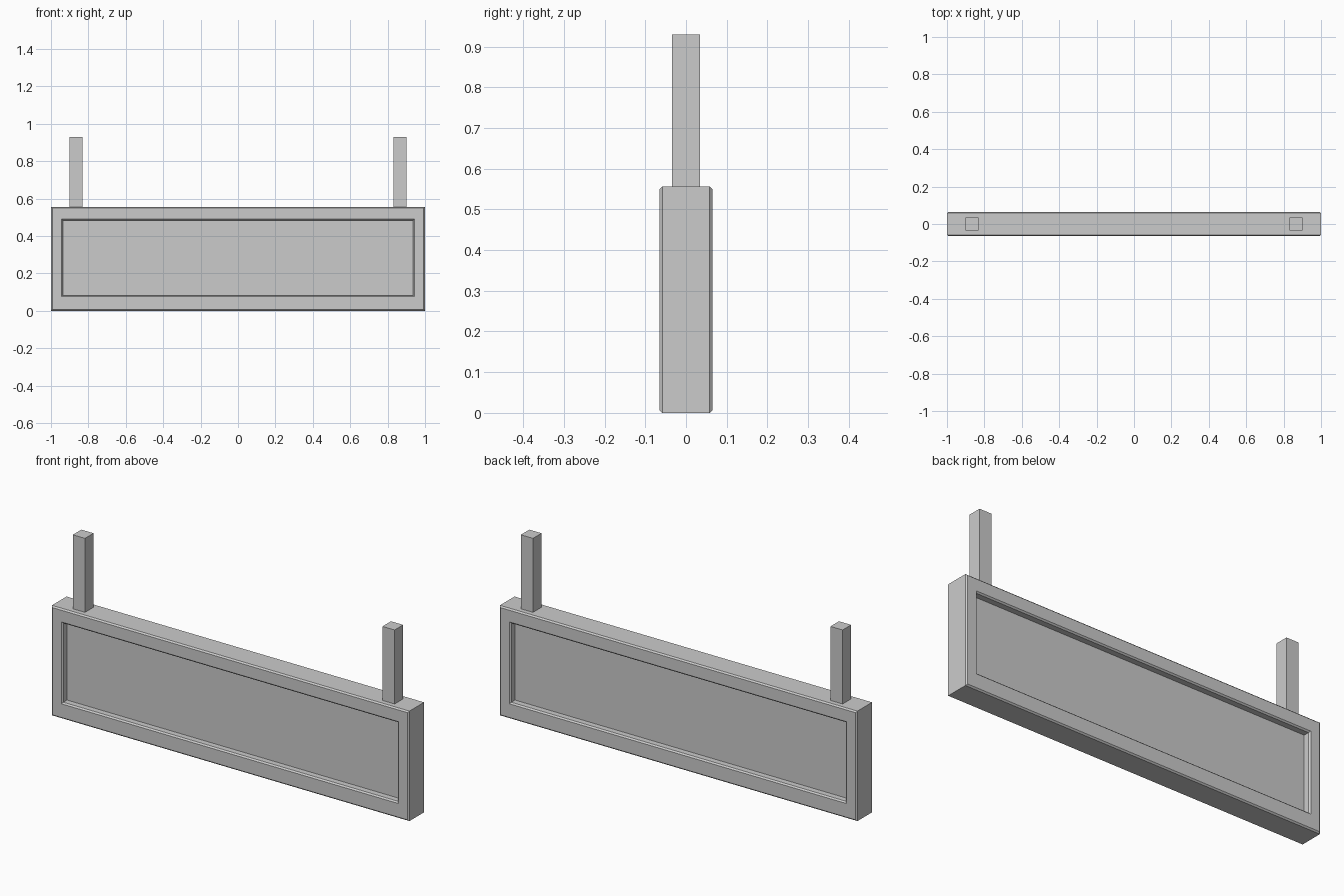
import bpy, bmesh

if "Cube" in bpy.data.objects:
    bpy.data.objects.remove(bpy.data.objects["Cube"])

HEIGHT, DEPTH, CHAMFER, RECESS = 0.556, 0.065, 0.007, 0.036


def make_object(name, bm):
    bmesh.ops.recalc_face_normals(bm, faces=bm.faces)
    mesh = bpy.data.meshes.new(name)
    bm.to_mesh(mesh)
    bm.free()
    obj = bpy.data.objects.new(name, mesh)
    bpy.context.collection.objects.link(obj)
    return obj


def rectangle(bm, x, z0, z1, y, inset):
    x, z0, z1 = x - inset, z0 + inset, z1 - inset
    return [bm.verts.new((px, y, pz)) for px, pz in
            ((-x, z0), (x, z0), (x, z1), (-x, z1))]


# Sign board: rectangular loops from front panel, round the frame, to back panel
OUTER, INNER = (1.0, 0.0, HEIGHT), (0.943, 0.076, 0.49)
half = [(INNER, DEPTH - RECESS, CHAMFER), (INNER, DEPTH - CHAMFER, CHAMFER),
        (INNER, DEPTH, 0), (OUTER, DEPTH, CHAMFER), (OUTER, DEPTH - CHAMFER, 0)]
bm = bmesh.new()
loops = [rectangle(bm, *size, -y, inset) for size, y, inset in half]
loops += [rectangle(bm, *size, y, inset) for size, y, inset in reversed(half)]
for a, b in zip(loops, loops[1:]):
    for i in range(4):
        j = (i + 1) % 4
        bm.faces.new((a[i], a[j], b[j], b[i]))
bm.faces.new(loops[0])
bm.faces.new(loops[-1])
make_object("sign_board", bm)

# Hanging posts standing on the top edge
POST, TOP = 0.068, 0.93
for side, x in (("left", -0.866), ("right", 0.866)):
    bm = bmesh.new()
    bmesh.ops.create_cube(bm, size=1)
    bmesh.ops.scale(bm, vec=(POST, POST, TOP - HEIGHT), verts=bm.verts)
    bmesh.ops.translate(bm, vec=(x, 0, (TOP + HEIGHT) / 2), verts=bm.verts)
    make_object(side + "_post", bm)
